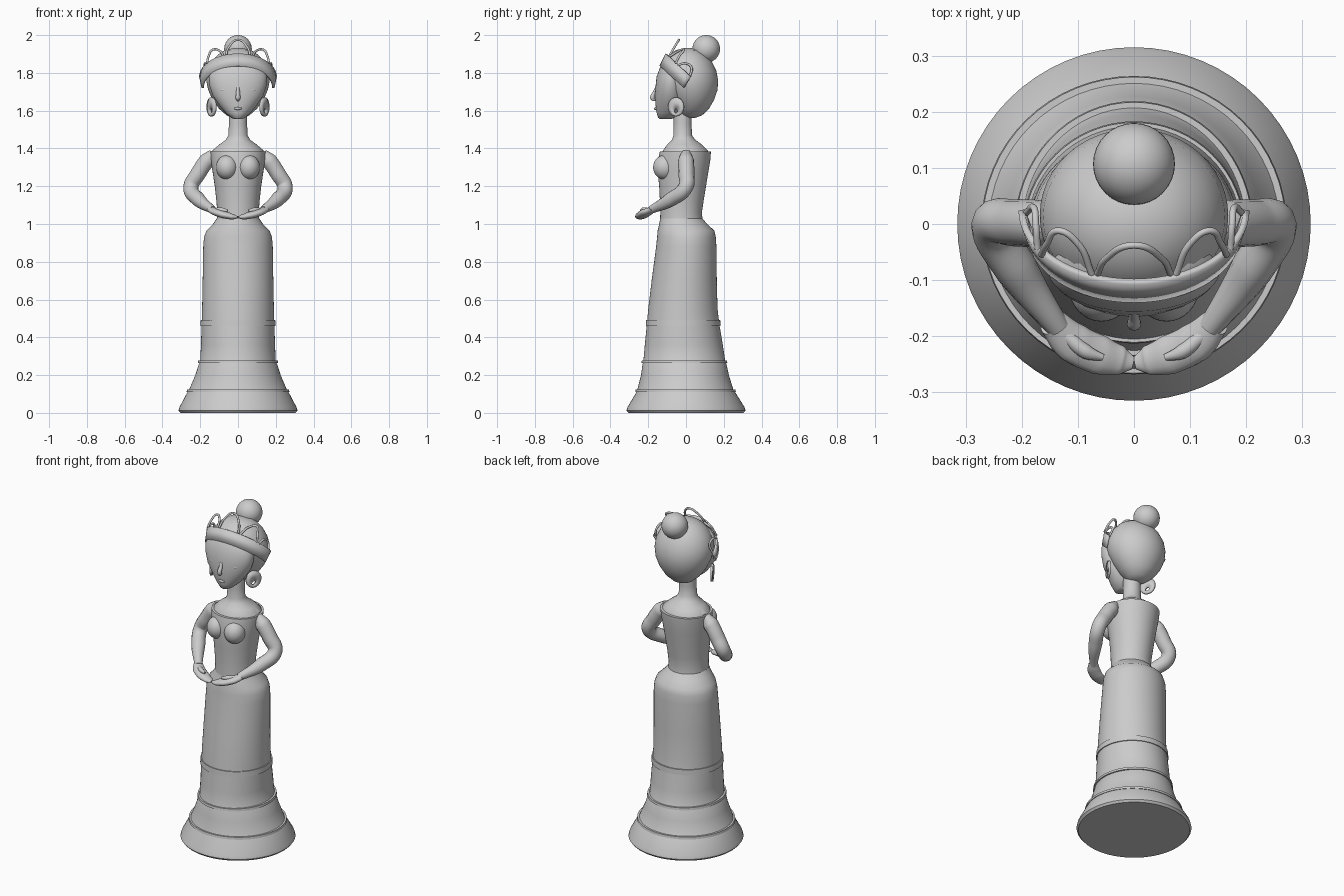
import bpy, bmesh
from math import sin, cos, pi
from mathutils import Vector

if "Cube" in bpy.data.objects:
    bpy.data.objects.remove(bpy.data.objects["Cube"], do_unlink=True)

GREY = (0.6, 0.6, 0.6, 1)
clay = bpy.data.materials.new("plain grey")
clay.use_nodes = True
clay.diffuse_color = GREY
clay.node_tree.nodes["Principled BSDF"].inputs["Base Color"].default_value = GREY


def finish(name, bm, angle=40):
    bmesh.ops.recalc_face_normals(bm, faces=bm.faces)
    me = bpy.data.meshes.new(name)
    bm.to_mesh(me)
    bm.free()
    ob = bpy.data.objects.new(name, me)
    bpy.context.collection.objects.link(ob)
    me.materials.append(clay)
    activate(ob)
    bpy.ops.object.shade_smooth_by_angle(angle=angle * pi / 180)
    return ob


def activate(ob):
    bpy.ops.object.select_all(action='DESELECT')
    ob.select_set(True)
    bpy.context.view_layer.objects.active = ob


def loft(name, rings, n=64, angle=40):
    """Stack of elliptical rings: height, half width, front y, back y."""
    bm = bmesh.new()
    loops = []
    for z, rx, y0, y1 in rings:
        loops.append([bm.verts.new((rx * cos(2 * pi * i / n),
                                    (y0 + y1) / 2 + (y1 - y0) / 2 * sin(2 * pi * i / n), z))
                      for i in range(n)])
    for a, b in zip(loops, loops[1:]):
        for i in range(n):
            j = (i + 1) % n
            bm.faces.new((a[i], a[j], b[j], b[i]))
    bm.faces.new(loops[0])
    bm.faces.new(loops[-1])
    return finish(name, bm, angle)


def ball(name, centre, size):
    bm = bmesh.new()
    bmesh.ops.create_uvsphere(bm, u_segments=32, v_segments=20, radius=1)
    bmesh.ops.scale(bm, vec=size, verts=bm.verts)
    bmesh.ops.translate(bm, vec=centre, verts=bm.verts)
    return finish(name, bm)


def tube(name, points, radii, flat=1.0):
    """Smooth tapered tube through points; flat squashes it in height."""
    cu = bpy.data.curves.new(name, 'CURVE')
    cu.dimensions = '3D'
    cu.bevel_depth = 1
    cu.bevel_resolution = 5
    cu.use_fill_caps = True
    sp = cu.splines.new('BEZIER')
    sp.resolution_u = 8
    sp.bezier_points.add(len(points) - 1)
    for bp, p, r in zip(sp.bezier_points, points, radii):
        bp.co = (p[0], p[1], p[2] / flat)
        bp.radius = r
        bp.handle_left_type = bp.handle_right_type = 'AUTO'
    ob = bpy.data.objects.new(name, cu)
    bpy.context.collection.objects.link(ob)
    ob.scale.z = flat
    cu.materials.append(clay)
    activate(ob)
    bpy.ops.object.convert(target='MESH')
    bpy.ops.object.transform_apply(location=False, rotation=False, scale=True)
    bpy.ops.object.shade_smooth_by_angle(angle=0.8)


# Skirt with flared tiers
loft("skirt", [
    (0, .305, -.305, .305), (.012, .315, -.315, .315), (.03, .31, -.31, .31),
    (.11, .268, -.262, .26), (.125, .258, -.257, .25), (.2, .226, -.238, .227),
    (.26, .207, -.23, .214), (.27, .2, -.226, .208), (.36, .196, -.218, .195),
    (.46, .193, -.208, .178), (.55, .19, -.2, .167), (.7, .187, -.182, .163),
    (.88, .184, -.158, .161), (.93, .18, -.153, .158), (.965, .167, -.15, .15),
    (1.0, .132, -.142, .112), (1.03, .112, -.136, .086)])

# Raised trims round the skirt
for name, z, rx, y0, y1 in (("upper_trim", .477, .193, -.207, .177),
                            ("middle_trim", .27, .207, -.23, .213),
                            ("lower_trim", .117, .266, -.262, .258)):
    h = .016 if name == "upper_trim" else .007
    loft(name, [(z - h, rx, y0, y1), (z - h, rx + .006, y0 - .006, y1 + .006),
                (z + h, rx + .004, y0 - .004, y1 + .004), (z + h, rx - .003, y0 + .003, y1 - .003)])

# Bodice, shoulders and neck
loft("bodice", [
    (1.02, .112, -.137, .088), (1.06, .11, -.136, .084), (1.12, .114, -.138, .093),
    (1.2, .123, -.142, .106), (1.28, .135, -.15, .119), (1.34, .144, -.148, .129),
    (1.385, .147, -.138, .132), (1.385, .138, -.128, .122)])
loft("shoulders_and_neck", [
    (1.36, .14, -.13, .122), (1.39, .135, -.122, .115), (1.42, .1, -.1, .085),
    (1.445, .065, -.075, .05), (1.47, .051, -.066, .031), (1.53, .048, -.065, .03),
    (1.62, .048, -.065, .03)])

# Hair and face
loft("hair", [
    (1.562, .03, -.01, .05), (1.575, .06, -.03, .085), (1.61, .1, -.06, .122),
    (1.66, .136, -.09, .15), (1.71, .158, -.12, .167), (1.76, .168, -.14, .17),
    (1.81, .162, -.138, .161), (1.86, .138, -.118, .137), (1.895, .108, -.09, .108),
    (1.92, .07, -.055, .075), (1.932, .02, -.01, .025)], 48, 60)
loft("face", [
    (1.555, .018, -.137, -.08), (1.562, .036, -.147, -.06), (1.59, .068, -.156, -.03),
    (1.63, .1, -.161, -.01), (1.68, .134, -.165, 0), (1.73, .15, -.161, 0),
    (1.78, .154, -.156, 0), (1.83, .138, -.137, 0), (1.87, .1, -.11, 0)], 48, 60)
tube("nose", [(0, -.15, 1.74), (0, -.164, 1.7), (0, -.177, 1.667), (0, -.162, 1.654)],
     [.007, .01, .013, .006])
tube("lips", [(-.027, -.148, 1.613), (0, -.161, 1.611), (.027, -.148, 1.613)], [.003, .008, .003])
ball("bun", (0, .107, 1.927), (.073, .073, .073))

# Crown band, an arched strip leaning back over the forehead
bm = bmesh.new()
N = 32
rows = []
for i in range(N + 1):
    a = -pi / 2 + pi * i / N
    c = cos(a)
    rows.append([bm.verts.new((.187 * sin(a), -.01 - .125 * c, 1.72 + .115 * c)),
                 bm.verts.new((.2 * sin(a), .025 - .128 * c, 1.78 + .12 * c))])
for a, b in zip(rows, rows[1:]):
    bm.faces.new((a[0], b[0], b[1], a[1]))
band = finish("crown_band", bm)
mod = band.modifiers.new("thickness", 'SOLIDIFY')
mod.thickness = .012
mod.offset = 0

# Crown loops
tube("centre_crown_loop", [(-.065, -.088, 1.89), (-.05, -.062, 1.935), (0, -.038, 1.975),
                           (.05, -.062, 1.935), (.065, -.088, 1.89)], [.006] * 5)

for s, side in ((1, "left"), (-1, "right")):
    tube(side + "_crown_loop", [(s * .075, -.09, 1.885), (s * .1, -.035, 1.918),
                                (s * .135, -.012, 1.922), (s * .155, -.035, 1.89),
                                (s * .165, -.055, 1.85)], [.006] * 5)
    tube(side + "_outer_crown_loop", [(s * .172, -.045, 1.84), (s * .175, .0, 1.85),
                                      (s * .178, .028, 1.83), (s * .192, .02, 1.78)], [.006] * 4)

    # Closed eyelid
    ball(side + "_eyelid", (s * .062, -.14, 1.71), (.032, .012, .012))

    # Bust
    ball(side + "_bust", (s * .058, -.112, 1.3), (.058, .062, .065))

    # Earring, a disc with a small hole near the bottom
    bm = bmesh.new()
    d = Vector((s * .47, .88, 0))
    up = Vector((0, 0, 1))
    mid = Vector((s * .14, -.052, 1.62))
    n = 32
    outer, inner = [], []
    for i in range(n):
        u, v = cos(2 * pi * i / n), sin(2 * pi * i / n)
        outer.append(bm.verts.new(mid + d * u * .046 + up * v * .05))
        inner.append(bm.verts.new(mid + d * u * .011 + up * (v * .011 - .022)))
    for i in range(n):
        j = (i + 1) % n
        bm.faces.new((outer[i], outer[j], inner[j], inner[i]))
    ring = finish(side + "_earring", bm)
    mod = ring.modifiers.new("thickness", 'SOLIDIFY')
    mod.thickness = .012
    mod.offset = 0

    # Arm from shoulder round the elbow to the wrist
    tube(side + "_arm", [(s * .13, 0, 1.375), (s * .165, 0, 1.335), (s * .212, .002, 1.265),
                         (s * .25, -.002, 1.195), (s * .21, -.08, 1.13), (s * .135, -.185, 1.075)],
         [.025, .043, .042, .04, .038, .021])

    # Hand with thumb, fingertips meeting at the middle
    tube(side + "_hand", [(s * .145, -.175, 1.08), (s * .11, -.21, 1.062), (s * .065, -.232, 1.046),
                          (s * .025, -.243, 1.037), (s * .002, -.248, 1.036)],
         [.026, .036, .036, .027, .012], .5)
    tube(side + "_thumb", [(s * .12, -.2, 1.072), (s * .085, -.228, 1.074), (s * .055, -.238, 1.07)],
         [.014, .013, .006])
